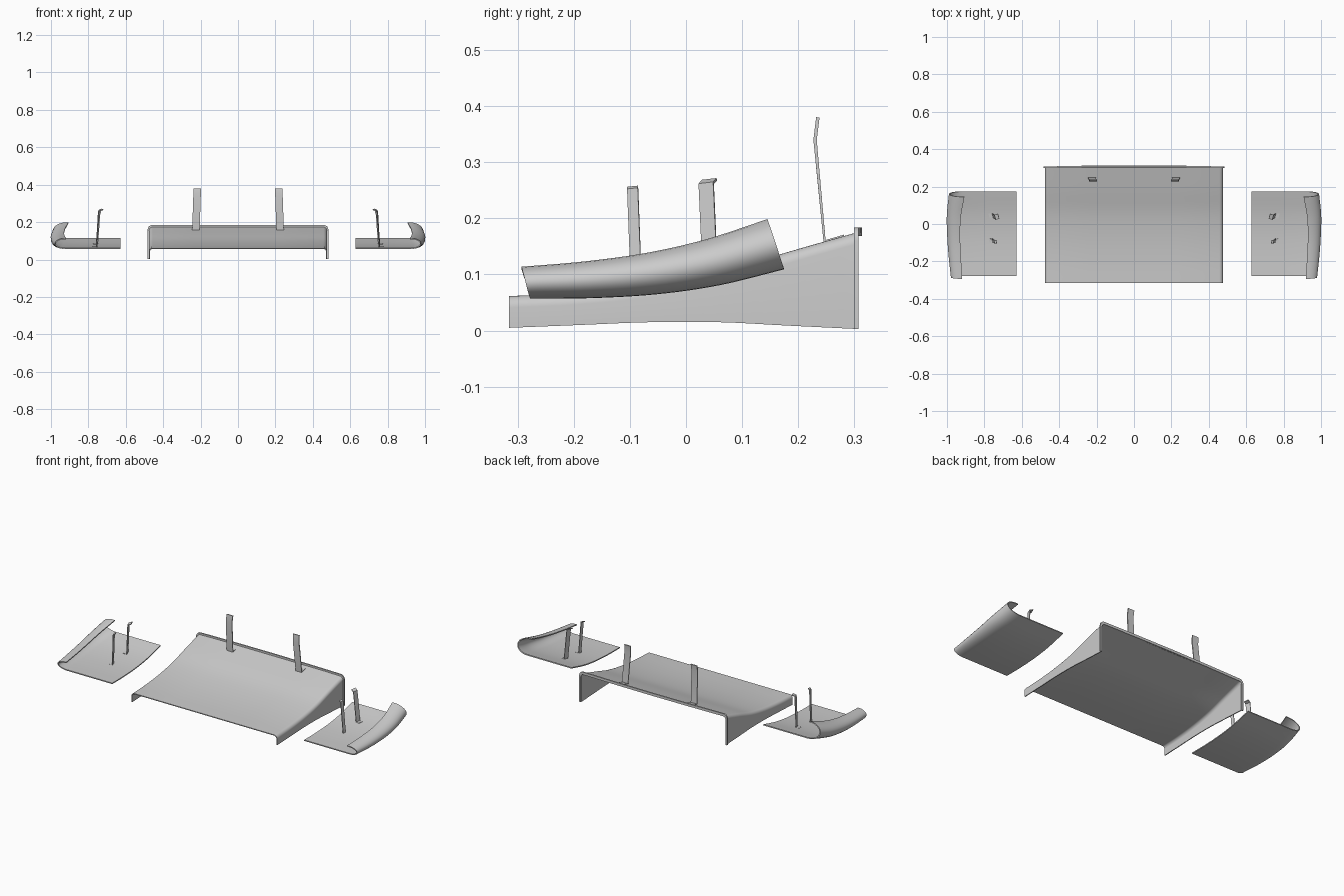
import bpy
from math import sin, cos, radians, pi
from mathutils import Vector

if "Cube" in bpy.data.objects:
    bpy.data.objects.remove(bpy.data.objects["Cube"])


def spline(pts, t):
    """Smooth curve through points, t in 0..1."""
    n = len(pts) - 1
    i = min(int(t * n), n - 1)
    f = t * n - i
    p = [Vector(pts[min(max(k, 0), n)]) for k in range(i - 1, i + 3)]
    if i == 0:
        p[0] = 2 * p[1] - p[2]
    if i == n - 1:
        p[3] = 2 * p[2] - p[1]
    return 0.5 * (2 * p[1] + (p[2] - p[0]) * f
                  + (2 * p[0] - 5 * p[1] + 4 * p[2] - p[3]) * f ** 2
                  + (3 * p[1] - p[0] - 3 * p[2] + p[3]) * f ** 3)


def sheet(name, rows, thick):
    """Thin mirrored sheet skinned across rows of points."""
    n = len(rows[0])
    verts = [tuple(p) for r in rows for p in r]
    faces = [(a * n + b, a * n + b + 1, (a + 1) * n + b + 1, (a + 1) * n + b)
             for a in range(len(rows) - 1) for b in range(n - 1)]
    me = bpy.data.meshes.new(name)
    me.from_pydata(verts, [], faces)
    ob = bpy.data.objects.new(name, me)
    bpy.context.collection.objects.link(ob)
    ob.modifiers.new("mirror", 'MIRROR')
    so = ob.modifiers.new("thickness", 'SOLIDIFY')
    so.thickness, so.offset = thick, 0
    bpy.ops.object.select_all(action='DESELECT')
    ob.select_set(True)
    bpy.context.view_layer.objects.active = ob
    bpy.ops.object.convert(target='MESH')
    bpy.ops.object.shade_smooth_by_angle(angle=radians(35))
    return ob


def arch(x, top, bottom, r):
    """Half of an upside-down U in x,z with a rounded corner."""
    arc = [(x - r + r * sin(a), top - r + r * cos(a))
           for a in [pi / 2 * k / 6 for k in range(7)]]
    return [(0, top), (x * 0.5, top)] + arc + [(x, bottom)]


# centre panel: ramped sheet with side skirts
TOP = [(-0.315, 0.059), (-0.19, 0.065), (-0.065, 0.078),
       (0.06, 0.101), (0.18, 0.137), (0.303, 0.172)]
LOW = [(-0.315, 0.005), (-0.19, 0.010), (-0.065, 0.015),
       (0.06, 0.015), (0.18, 0.009), (0.303, 0.003)]
rows = []
for k in range(21):
    y, zt = spline(TOP, k / 20)
    zb = spline(LOW, k / 20)[1]
    rows.append([(x, y, z) for x, z in arch(0.474, zt, zb, 0.018)])
sheet("centre_panel", rows, 0.005)

# raised rim around the rear edge of the centre panel
rows = []
for x, top, r in ((0.473, 0.169, 0.017), (0.483, 0.184, 0.024)):
    row = []
    for px, pz in arch(x, top, 0.003, r):
        bow = 0.007 * (1 - (px / 0.483) ** 2)
        row.append((px, 0.303 + bow, pz))
    rows.append(row)
sheet("rear_rim", rows, 0.008)

# side wings: curved floor whose outer edge rolls up and inward
BASE = [(-0.278, 0.060), (-0.165, 0.061), (-0.05, 0.068), (0.06, 0.084), (0.174, 0.112)]
CURL = [(0.925, 0.976), (0.932, 0.988), (0.937, 0.996), (0.934, 0.998), (0.916, 0.987)]
rows = []
for k in range(25):
    t = k / 24
    y, z = spline(BASE, t)
    xc, xo = spline(CURL, t)
    h = 0.051 + 0.033 * t
    shear = -0.015 - 0.013 * t
    row = [(0.627, y, z), (0.78, y, z)]
    for j in range(15):
        a = -pi / 2 + pi * 1.04 * j / 14
        u = (1 + sin(a)) / 2
        row.append((xc + (xo - xc) * cos(a), y + shear * u, z + h * u))
    rows.append(row)
sheet("side_wing", rows, 0.006)


def strut(name, path, side, thick):
    """Bent flat strip following a path, widened along a side vector."""
    s = Vector(side) / 2
    sheet(name, [[Vector(p) - s, Vector(p) + s] for p in path], thick)


# upright struts with bent feet and tops
strut("centre_strut", [(0.225, 0.282, 0.168), (0.225, 0.247, 0.159), (0.219, 0.230, 0.34),
                       (0.217, 0.235, 0.38)], (0.040, 0, 0), 0.006)
strut("rear_wing_strut", [(0.775, 0.042, 0.083), (0.754, 0.044, 0.083), (0.741, 0.036, 0.262),
                          (0.724, 0.042, 0.268)], (0.008, 0.026, 0.003), 0.005)
strut("front_wing_strut", [(0.775, -0.088, 0.066), (0.756, -0.088, 0.066), (0.745, -0.095, 0.252),
                           (0.735, -0.095, 0.255)], (0.004, 0.019, 0.002), 0.005)
